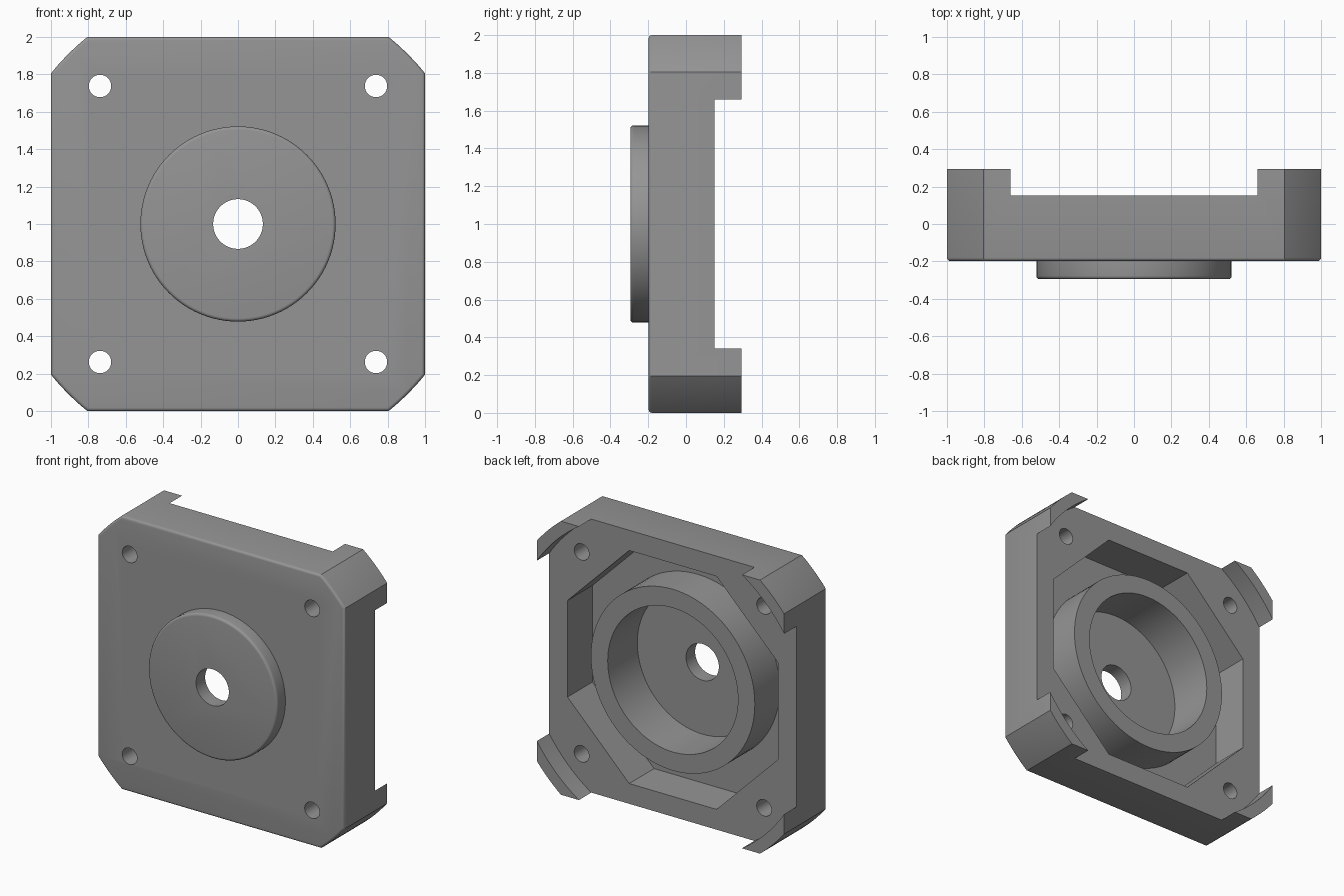
import bpy, bmesh, math

if "Cube" in bpy.data.objects:
    bpy.data.objects.remove(bpy.data.objects["Cube"])

# Main depths along y
BOSS_FRONT, PLATE_FRONT, BORE_FLOOR, POCKET_FLOOR, PLATE_BACK, LUG_BACK = \
    -0.295, -0.198, -0.19, -0.135, 0.152, 0.295
FILLET = 0.018

grey = bpy.data.materials.new("metal grey")
grey.diffuse_color = (0.3, 0.3, 0.3, 1)
grey.use_nodes = True
grey.node_tree.nodes["Principled BSDF"].inputs["Base Color"].default_value = grey.diffuse_color


def circle(r, n=96, x=0, z=0, turn=0):
    return [(x + r * math.cos(turn + math.tau * i / n),
             z + r * math.sin(turn + math.tau * i / n)) for i in range(n)]


def plate_outline(inset):
    """Square whose corners are trimmed by a large circle."""
    half, r = 1 - inset, 1.284 - inset
    a0 = math.acos(half / r)
    a1 = math.pi / 2 - a0
    pts = []
    for k in range(4):
        for i in range(11):
            a = k * math.pi / 2 + a0 + (a1 - a0) * i / 10
            pts.append((r * math.cos(a), r * math.sin(a)))
    return pts


def loft(name, layers):
    """Closed solid through outlines (x, z) stacked along y."""
    bm = bmesh.new()
    rings = [[bm.verts.new((x, y, z + 1)) for x, z in pts] for y, pts in layers]
    n = len(rings[0])
    for a, b in zip(rings, rings[1:]):
        for i in range(n):
            j = (i + 1) % n
            bm.faces.new((a[i], a[j], b[j], b[i]))
    bm.faces.new(rings[0])
    bm.faces.new(rings[-1])
    bmesh.ops.recalc_face_normals(bm, faces=bm.faces)
    mesh = bpy.data.meshes.new(name)
    bm.to_mesh(mesh)
    bm.free()
    mesh.materials.append(grey)
    ob = bpy.data.objects.new(name, mesh)
    bpy.context.collection.objects.link(ob)
    return ob


def rounded_front(front, back, outline):
    """Layers with a small rounded front edge."""
    layers = []
    for i in range(5):
        a = i / 4 * math.pi / 2
        layers.append((front + FILLET * (1 - math.cos(a)),
                       outline(FILLET * (1 - math.sin(a)))))
    return layers + [(back, outline(0))]


def combine(target, tool, operation):
    mod = target.modifiers.new(tool.name, 'BOOLEAN')
    mod.operation, mod.object, mod.solver = operation, tool, 'EXACT'
    bpy.context.view_layer.objects.active = target
    bpy.ops.object.modifier_apply(modifier=mod.name)
    bpy.data.objects.remove(tool)


def cut(target, name, y0, y1, pts):
    combine(target, loft(name, [(y0, pts), (y1, pts)]), 'DIFFERENCE')


# Square plate with trimmed corners, full depth
cap = loft("end_cap", rounded_front(PLATE_FRONT, LUG_BACK, plate_outline))

# Round recess that leaves four thin corner lugs
cut(cap, "lug_recess", PLATE_BACK, 0.5, circle(1.198, 192))

# Octagonal pocket in the back
cut(cap, "pocket", POCKET_FLOOR, 0.5,
    circle(0.852 / math.cos(math.pi / 8), 8, turn=math.pi / 8))

# Bearing ring in the pocket and round boss on the front
ring = circle(0.663)
combine(cap, loft("bearing_ring", [(-0.165, ring), (PLATE_BACK, ring)]), 'UNION')
boss = rounded_front(BOSS_FRONT, -0.15, lambda d: circle(0.522 - d))
combine(cap, loft("front_boss", boss), 'UNION')

# Bearing bore, shaft hole and four screw holes
cut(cap, "bore", BORE_FLOOR, 0.5, circle(0.527))
cut(cap, "shaft_hole", -0.5, 0.5, circle(0.133, 48))
for sx in (-1, 1):
    for sz in (-1, 1):
        cut(cap, "screw_hole", -0.5, 0.5, circle(0.06, 32, sx * 0.738, sz * 0.738))

# Smooth curved walls, keep sharp edges
bpy.ops.object.select_all(action='DESELECT')
cap.select_set(True)
bpy.context.view_layer.objects.active = cap
bpy.ops.object.shade_smooth_by_angle(angle=math.radians(30))
